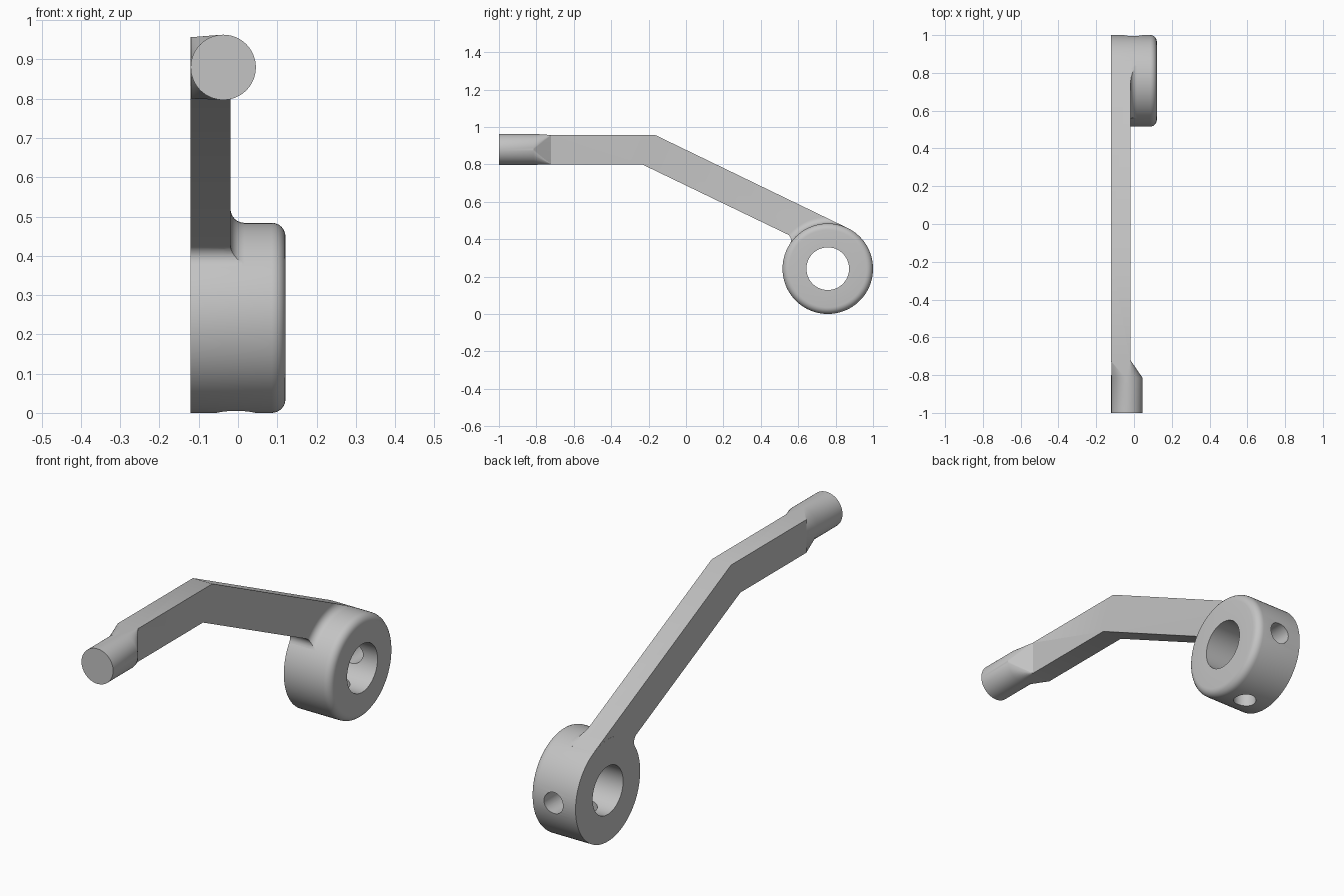
import bpy, bmesh
from math import radians, cos, sin, pi
from mathutils import Vector, Matrix

if "Cube" in bpy.data.objects:
    bpy.data.objects.remove(bpy.data.objects["Cube"])

HUB_Y, HUB_Z, HUB_R, BORE_R = 0.758, 0.242, 0.242, 0.114
BACK, INNER, FRONT = -0.121, -0.019, 0.121      # x planes of the lever
PIN_X, PIN_Z, PIN_R = -0.0375, 0.88, 0.083
ARM_TOP, ARM_BOTTOM, ARM_END = 0.957, 0.80, -0.73
FILLET = 0.035
GAP = 0.0004      # keeps overlapping parts from sharing a plane

grey = bpy.data.materials.new("plain grey")
grey.use_nodes = True
colour = (0.55, 0.55, 0.55, 1)
grey.diffuse_color = colour
grey.node_tree.nodes["Principled BSDF"].inputs["Base Color"].default_value = colour


def make(name, bm):
    bmesh.ops.remove_doubles(bm, verts=bm.verts, dist=1e-5)
    bmesh.ops.recalc_face_normals(bm, faces=bm.faces)
    mesh = bpy.data.meshes.new(name)
    bm.to_mesh(mesh)
    bm.free()
    mesh.materials.append(grey)
    obj = bpy.data.objects.new(name, mesh)
    bpy.context.collection.objects.link(obj)
    return obj


def revolve(name, profile):
    """Turn a closed (x, radius) profile about the hub axis into a ring."""
    bm = bmesh.new()
    verts = [bm.verts.new((x, HUB_Y, HUB_Z + r)) for x, r in profile]
    edges = [bm.edges.new(pair) for pair in zip(verts, verts[1:] + verts[:1])]
    bmesh.ops.spin(bm, geom=verts + edges, cent=(0, HUB_Y, HUB_Z),
                   axis=(1, 0, 0), angle=2 * pi, steps=96)
    return make(name, bm)


def prism(name, outline, x0, x1):
    """Closed solid with a (y, z) outline between two x planes."""
    bm = bmesh.new()
    near, far = [[bm.verts.new((x, y, z)) for y, z in outline] for x in (x0, x1)]
    bm.faces.new(near)
    bm.faces.new(far)
    for i in range(len(outline)):
        bm.faces.new((near[i - 1], near[i], far[i], far[i - 1]))
    return make(name, bm)


def rod(name, start, end, radius):
    bm = bmesh.new()
    turn = (end - start).to_track_quat('Z', 'Y').to_matrix().to_4x4()
    bmesh.ops.create_cone(bm, cap_ends=True, segments=48, radius1=radius,
                          radius2=radius, depth=(end - start).length,
                          matrix=Matrix.Translation((start + end) / 2) @ turn)
    return make(name, bm)


def combine(target, tool, operation):
    mod = target.modifiers.new(operation, 'BOOLEAN')
    mod.object, mod.operation, mod.solver = tool, operation, 'EXACT'
    bpy.context.view_layer.objects.active = target
    bpy.ops.object.modifier_apply(modifier=mod.name)
    bpy.data.objects.remove(tool)


# Hub ring with one rounded rim
quarter = [radians(15 * i) for i in range(7)]
rim = [(FRONT - FILLET + FILLET * sin(t), HUB_R - FILLET + FILLET * cos(t)) for t in quarter]
hub = revolve("hub", [(BACK, BORE_R), (BACK, HUB_R)] + rim + [(FRONT, BORE_R)])

# Bent arm, tangent to the hub above and filleted into it below
slope = radians(25.5)
normal = Vector((sin(slope), cos(slope)))
along = Vector((-cos(slope), sin(slope)))
centre = Vector((HUB_Y, HUB_Z))
rise = 0.073 - FILLET
reach = HUB_R + FILLET
corner = centre + normal * rise + along * (reach ** 2 - rise ** 2) ** 0.5
to_hub = (centre - corner).normalized()
arc = [tuple(corner + normal.slerp(to_hub, i / 8) * FILLET) for i in range(9)]
inside = [tuple(centre - to_hub * 0.18), tuple(centre + normal * 0.18)]
outline = [(ARM_END, ARM_BOTTOM), (-0.235, ARM_BOTTOM)] + arc + inside
outline += [tuple(centre + normal * HUB_R), (-0.165, ARM_TOP), (ARM_END, ARM_TOP)]
arm = prism("arm", outline, BACK + GAP, INNER)

# Flared fillet between the arm's inner face and the hub
flare = [(INNER + FILLET - FILLET * sin(t), HUB_R + FILLET - FILLET * cos(t)) for t in quarter]
web = revolve("web", [(INNER + FILLET, 0.2)] + flare +
              [(INNER - 0.02, HUB_R + FILLET), (INNER - 0.02, 0.2)])
combine(web, prism("web_limit", outline, BACK, FRONT - 0.05), 'INTERSECT')

# Round pin that blends into the arm's square section
bm = bmesh.new()
for i in range(64):
    t = 2 * pi * i / 64
    bm.verts.new((PIN_X + PIN_R * cos(t), -0.815, PIN_Z + PIN_R * sin(t)))
for y in (ARM_END, ARM_END + 0.01):
    for x in (BACK + 2 * GAP, INNER - GAP):
        for z in (ARM_BOTTOM + GAP, ARM_TOP - GAP):
            bm.verts.new((x, y, z))
bmesh.ops.convex_hull(bm, input=bm.verts)
bm.normal_update()
bmesh.ops.dissolve_limit(bm, angle_limit=radians(0.5), verts=bm.verts, edges=bm.edges)
cap = min(bm.faces, key=lambda f: f.calc_center_median().y)
end = bmesh.ops.extrude_discrete_faces(bm, faces=[cap])["faces"][0]
bmesh.ops.translate(bm, verts=end.verts, vec=(0, -0.185, 0))
pin = make("pin", bm)

# Join into one solid, then drill the two screw holes into the bore
for part in (arm, web, pin):
    combine(hub, part, 'UNION')
hub.name = "crank_lever"
axis = Vector((-0.005, HUB_Y, HUB_Z))
for direction in (Vector((0, 1, 0)), Vector((0, 0, -1))):
    combine(hub, rod("screw_hole", axis, axis + direction * 0.4, 0.05), 'DIFFERENCE')

bpy.ops.object.select_all(action='DESELECT')
hub.select_set(True)
bpy.context.view_layer.objects.active = hub
bpy.ops.object.shade_smooth_by_angle(angle=radians(30))
